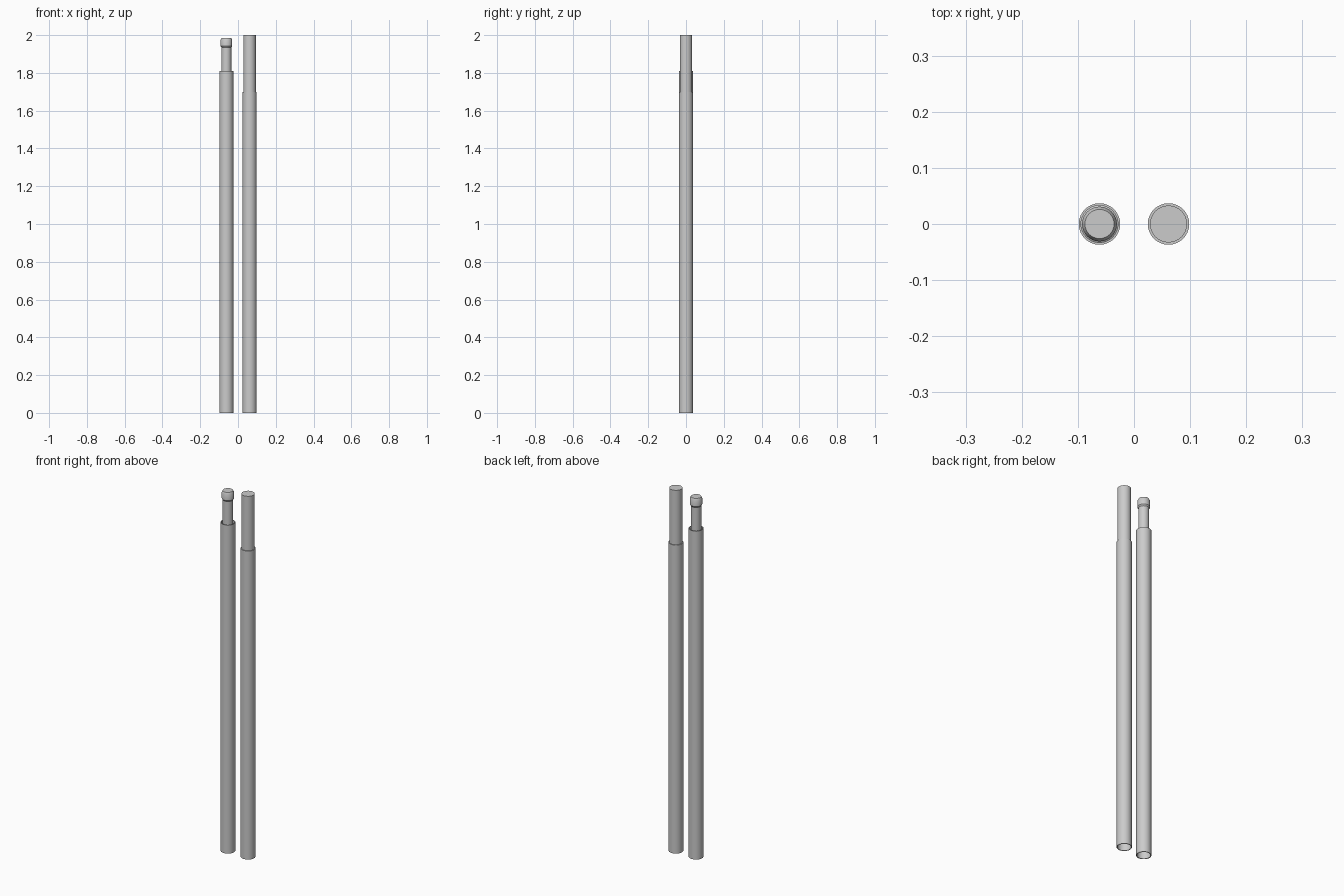
import bpy, bmesh, math

if "Cube" in bpy.data.objects:
    bpy.data.objects.remove(bpy.data.objects["Cube"])

SEGMENTS = 32


def lathe(name, x, profile, cap_end=False):
    """Revolve (radius, z) points about a vertical axis at x."""
    bm = bmesh.new()
    rings = []
    for r, z in profile:
        rings.append([bm.verts.new((r * math.cos(a), r * math.sin(a), z))
                      for a in (2 * math.pi * i / SEGMENTS for i in range(SEGMENTS))])
    for low, high in zip(rings, rings[1:]):
        for i in range(SEGMENTS):
            j = (i + 1) % SEGMENTS
            bm.faces.new((low[i], low[j], high[j], high[i]))
    if cap_end:
        bm.faces.new(rings[-1])
    else:
        # Closed tube wall: join the last ring back to the first
        for i in range(SEGMENTS):
            j = (i + 1) % SEGMENTS
            bm.faces.new((rings[-1][i], rings[-1][j], rings[0][j], rings[0][i]))
    bmesh.ops.recalc_face_normals(bm, faces=bm.faces)
    mesh = bpy.data.meshes.new(name)
    bm.to_mesh(mesh)
    bm.free()
    obj = bpy.data.objects.new(name, mesh)
    obj.location.x = x
    bpy.context.collection.objects.link(obj)
    bpy.ops.object.select_all(action='DESELECT')
    obj.select_set(True)
    bpy.context.view_layer.objects.active = obj
    bpy.ops.object.shade_smooth_by_angle(angle=math.radians(30))
    return obj


def tube(name, x, top, outer=0.037, inner=0.033):
    return lathe(name, x, [(inner, 0), (outer, 0), (outer, top), (inner, top)])


# Left pole: hollow sleeve with a narrow plug and chamfered knob
LEFT, RIGHT = -0.0615, 0.0615
tube("left_pole_sleeve", LEFT, 1.81)
lathe("left_pole_plug", LEFT, [
    (0.033, 1.795), (0.026, 1.80), (0.026, 1.935), (0.031, 1.942),
    (0.031, 1.975), (0.026, 1.985)], cap_end=True)

# Right pole: hollow sleeve with a slightly slimmer closed tip
tube("right_pole_sleeve", RIGHT, 1.70)
lathe("right_pole_tip", RIGHT, [(0.033, 1.69), (0.033, 2.0)], cap_end=True)
